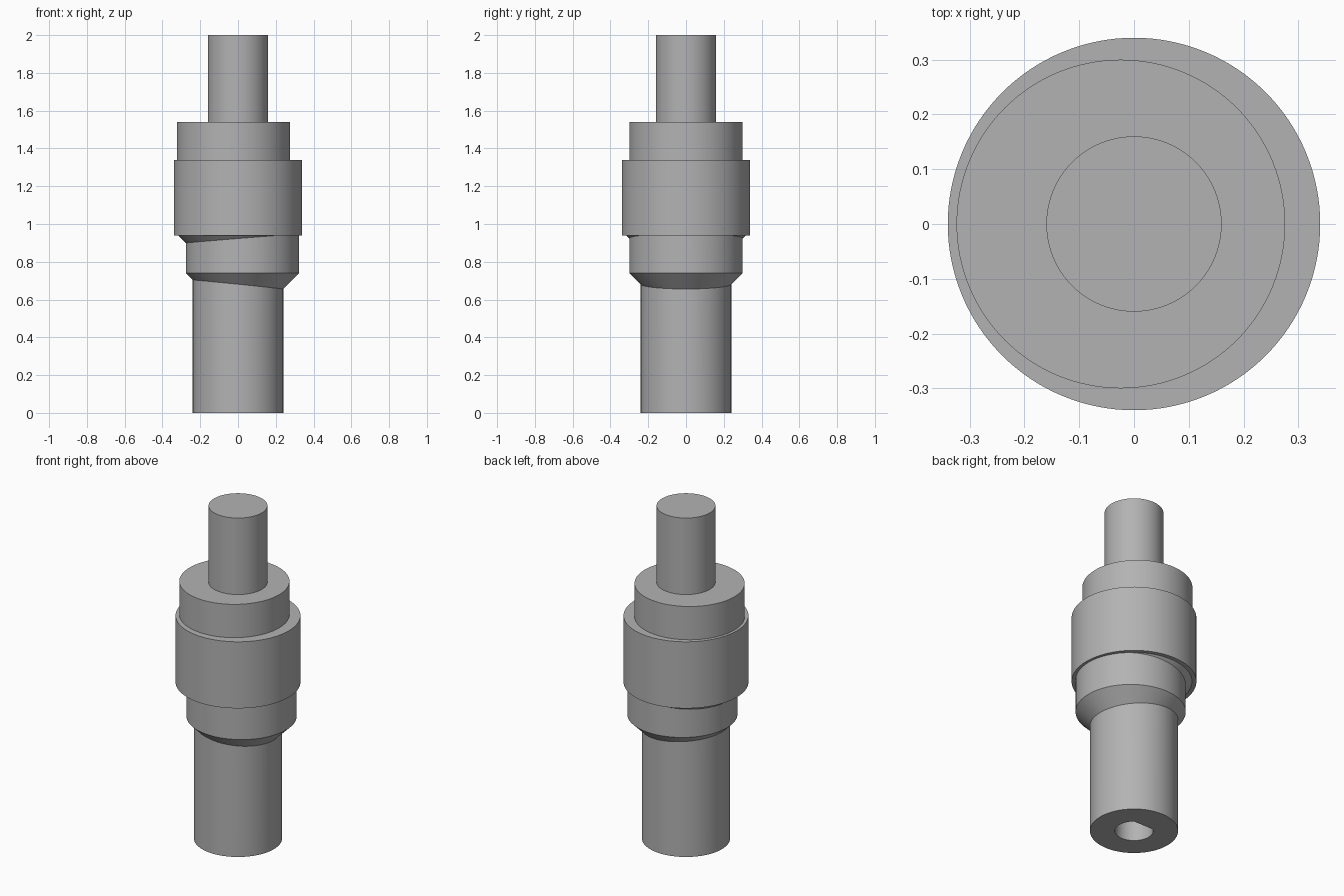
import bpy, bmesh
from math import cos, sin, pi, radians

cube = bpy.data.objects.get("Cube")
if cube:
    bpy.data.objects.remove(cube)

SEGMENTS = 128
OFFSET = 0.024      # sideways throw of the two eccentric discs

metal = bpy.data.materials.new("plain_grey")
metal.use_nodes = True
grey = (0.45, 0.45, 0.45, 1)
metal.diffuse_color = grey
metal.node_tree.nodes["Principled BSDF"].inputs["Base Color"].default_value = grey


def lathe(name, profile, x=0, flat_y=None):
    """Solid of revolution from (radius, z) points, optionally cut flat at +y."""
    bm = bmesh.new()
    rings = []
    for r, z in profile:
        ring = []
        for i in range(SEGMENTS):
            a = 2 * pi * i / SEGMENTS
            y = r * sin(a)
            if flat_y is not None:
                y = min(y, flat_y)
            ring.append(bm.verts.new((x + r * cos(a), y, z)))
        rings.append(ring)
    for low, high in zip(rings, rings[1:]):
        for i in range(SEGMENTS):
            j = (i + 1) % SEGMENTS
            bm.faces.new((low[i], low[j], high[j], high[i]))
    bm.faces.new(rings[0][::-1])
    bm.faces.new(rings[-1])
    mesh = bpy.data.meshes.new(name)
    bm.to_mesh(mesh)
    bm.free()
    mesh.materials.append(metal)
    obj = bpy.data.objects.new(name, mesh)
    bpy.context.collection.objects.link(obj)
    return obj


def combine(target, tool, operation):
    """Apply a boolean and discard the tool."""
    mod = target.modifiers.new(operation, 'BOOLEAN')
    mod.operation = operation
    mod.solver = 'EXACT'
    mod.object = tool
    tool.hide_render = True
    bpy.context.view_layer.objects.active = target
    bpy.ops.object.modifier_apply(modifier=mod.name)
    bpy.data.objects.remove(tool)


# Central drum with a sloped underside
shaft = lathe("eccentric_shaft", [(0.2, 0.824), (0.316, 0.94), (0.34, 0.94), (0.34, 1.34)])

# Eccentric discs, thrown to opposite sides
combine(shaft, lathe("lower_disc", [(0.16, 0.60), (0.30, 0.74), (0.30, 1.05)], OFFSET), 'UNION')
combine(shaft, lathe("upper_disc", [(0.30, 1.2), (0.30, 1.54)], -OFFSET), 'UNION')

# Lower socket and upper pin
combine(shaft, lathe("lower_socket", [(0.24, 0), (0.24, 1.1)]), 'UNION')
combine(shaft, lathe("upper_pin", [(0.16, 1.25), (0.16, 2)]), 'UNION')

# D-shaped bore in the bottom
combine(shaft, lathe("bore_cutter", [(0.104, -0.1), (0.104, 0.6)], flat_y=0.08), 'DIFFERENCE')

bpy.ops.object.select_all(action='DESELECT')
shaft.select_set(True)
bpy.context.view_layer.objects.active = shaft
bpy.ops.object.shade_smooth_by_angle(angle=radians(25))
